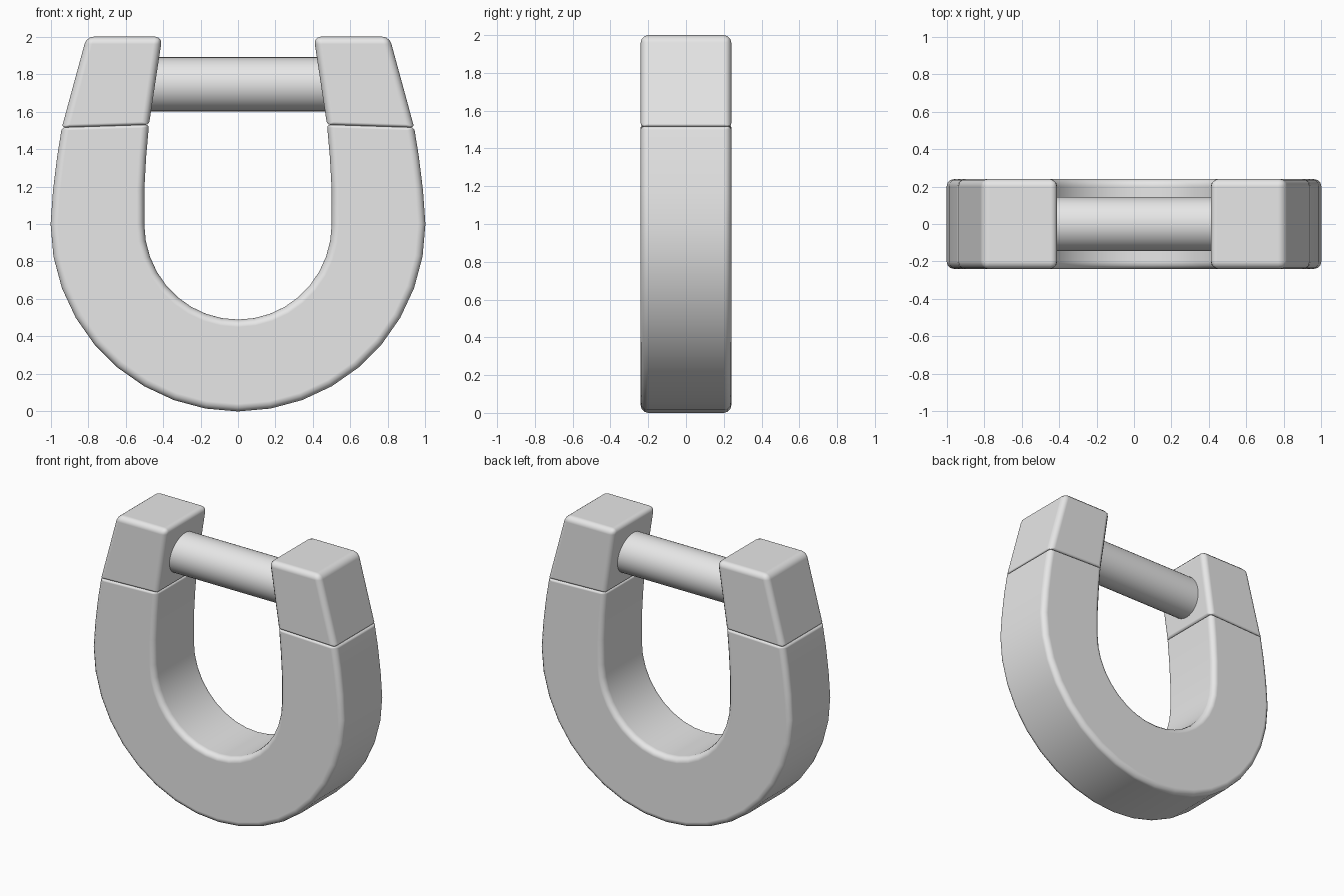
import bpy
import bmesh
import math

cube = bpy.data.objects.get("Cube")
if cube:
    bpy.data.objects.remove(cube, do_unlink=True)

DEPTH = 0.24      # half thickness
BEVEL = 0.04      # rounding of the main edges
SEAM = 0.4        # relative rounding along the seams

steel = bpy.data.materials.new("grey steel")
steel.use_nodes = True
colour = (0.8, 0.8, 0.8, 1)
steel.diffuse_color = colour
steel.node_tree.nodes["Principled BSDF"].inputs["Base Color"].default_value = colour


def finish(name, bm):
    mesh = bpy.data.meshes.new(name)
    bm.to_mesh(mesh)
    bm.free()
    mesh.materials.append(steel)
    obj = bpy.data.objects.new(name, mesh)
    bpy.context.collection.objects.link(obj)
    return obj


def bar(name, stations, seams):
    """Rectangular bar through (outer, inner) point pairs in the xz plane."""
    bm = bmesh.new()
    weight = bm.edges.layers.float.new("bevel_weight_edge")
    rings = []
    for (ox, oz), (ix, iz) in stations:
        corners = [(ox, -DEPTH, oz), (ix, -DEPTH, iz), (ix, DEPTH, iz), (ox, DEPTH, oz)]
        rings.append([bm.verts.new(c) for c in corners])
    for a, b in zip(rings, rings[1:]):
        for k in range(4):
            n = (k + 1) % 4
            bm.faces.new((a[k], a[n], b[n], b[k]))
    bm.faces.new(rings[0])
    bm.faces.new(rings[-1])
    bmesh.ops.recalc_face_normals(bm, faces=bm.faces)
    for face in bm.faces:
        face.smooth = True
    seam_rings = [set(rings[s]) for s in seams]
    for e in bm.edges:
        if e.calc_face_angle(0) > math.radians(40):
            at_seam = any(set(e.verts) <= ring for ring in seam_rings)
            e[weight] = SEAM if at_seam else 1.0
    obj = finish(name, bm)
    mod = obj.modifiers.new("rounded edges", "BEVEL")
    mod.limit_method = "WEIGHT"
    mod.width = BEVEL
    mod.segments = 3
    mod.harden_normals = True
    return obj


# U-shaped body: gently closing arms joined by a half ring
arm = [((0.94, 1.515), (0.475, 1.53)), ((0.965, 1.36), (0.49, 1.36)),
       ((0.987, 1.18), (0.5, 1.18))]
half_ring = []
for i in range(19):
    a = -math.pi * i / 18
    c, s = math.cos(a), math.sin(a)
    half_ring.append(((c, 1 + s), (0.5 * c, 1 + 0.51 * s)))
left_arm = [((-ox, oz), (-ix, iz)) for (ox, oz), (ix, iz) in reversed(arm)]
bar("shackle_body", arm + half_ring + left_arm, (0, -1))

# Tapered end caps
for side, name in ((1, "left_end_cap"), (-1, "right_end_cap")):
    bar(name, [((side * 0.94, 1.515), (side * 0.475, 1.53)),
               ((side * 0.808, 2.0), (side * 0.404, 2.0))], (0,))

# Cross pin between the caps
bpy.ops.mesh.primitive_cylinder_add(vertices=32, radius=0.145, depth=1.1,
                                    location=(0, 0, 1.745),
                                    rotation=(0, math.pi / 2, 0))
pin = bpy.context.object
pin.name = "cross_pin"
pin.data.materials.append(steel)
bpy.ops.object.shade_smooth_by_angle()
